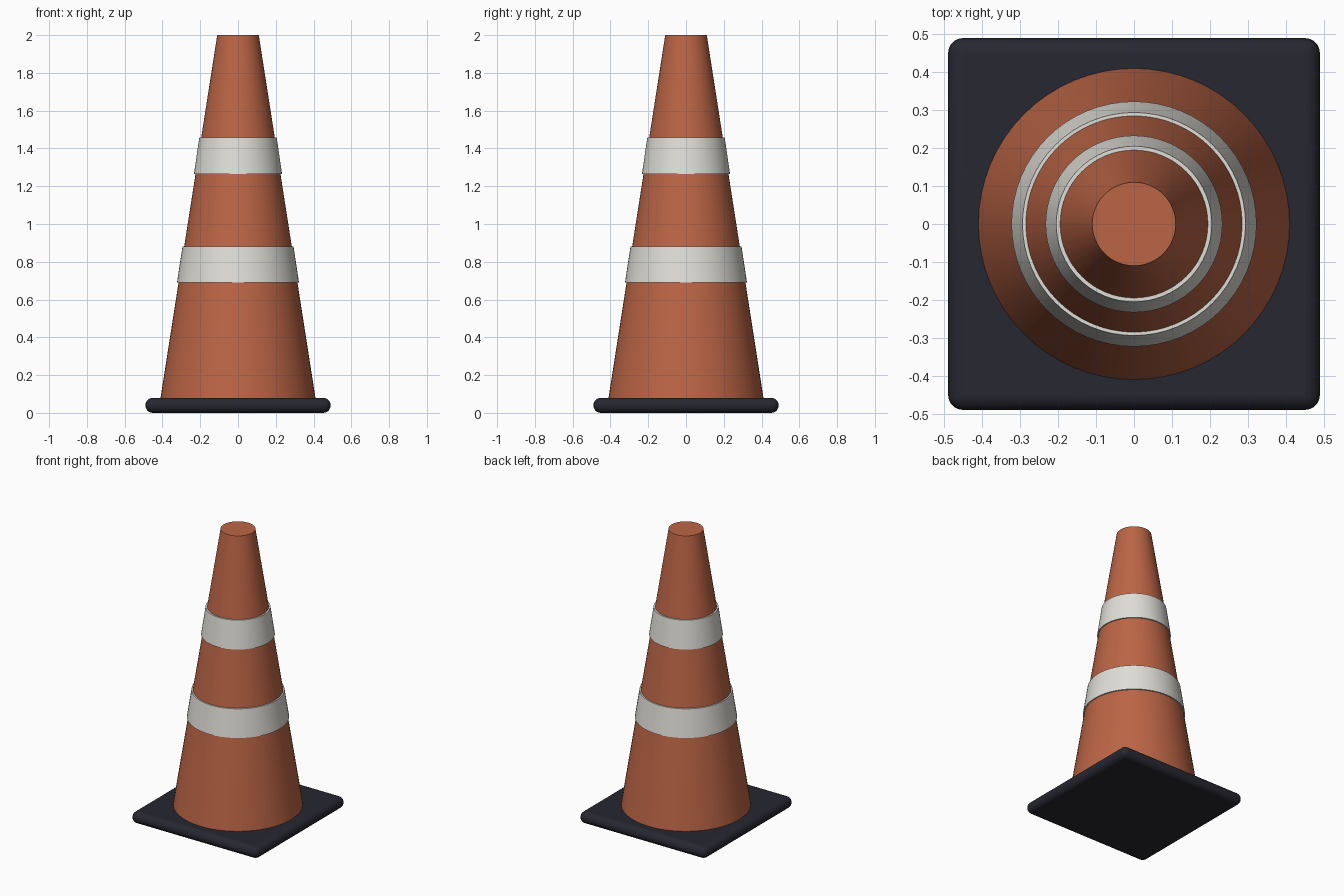
import bpy
import math

if "Cube" in bpy.data.objects:
    bpy.data.objects.remove(bpy.data.objects["Cube"])


def material(name, color):
    m = bpy.data.materials.new(name)
    m.diffuse_color = (*color, 1)
    m.use_nodes = True
    m.node_tree.nodes["Principled BSDF"].inputs["Base Color"].default_value = m.diffuse_color
    return m


orange = material("faded orange", (0.50, 0.13, 0.06))
white = material("off white", (0.74, 0.73, 0.68))
black = material("dark rubber", (0.02, 0.02, 0.031))


def tapered(name, r_low, r_high, z_low, z_high, mat):
    """Closed conical frustum standing between two heights."""
    bpy.ops.mesh.primitive_cone_add(
        vertices=64, radius1=r_low, radius2=r_high, depth=z_high - z_low,
        location=(0, 0, (z_low + z_high) / 2))
    ob = bpy.context.object
    ob.name = name
    ob.data.materials.append(mat)
    bpy.ops.object.shade_smooth_by_angle(angle=math.radians(30))
    return ob


# Square rubber base with fully rounded edges
bpy.ops.mesh.primitive_cube_add(size=1, location=(0, 0, 0.04))
base = bpy.context.object
base.name = "base"
base.scale = (0.98, 0.98, 0.08)
bpy.ops.object.transform_apply(location=False, rotation=False, scale=True)
bevel = base.modifiers.new("rounded edges", "BEVEL")
bevel.width = 0.039
bevel.segments = 5
base.data.materials.append(black)
bpy.ops.object.shade_smooth_by_angle(angle=math.radians(30))

# Cone body
tapered("cone_body", 0.41, 0.11, 0.08, 2.0, orange)

# Reflective sleeves, standing slightly proud of the body
tapered("lower_band", 0.323, 0.294, 0.69, 0.88, white)
tapered("upper_band", 0.233, 0.205, 1.265, 1.457, white)
